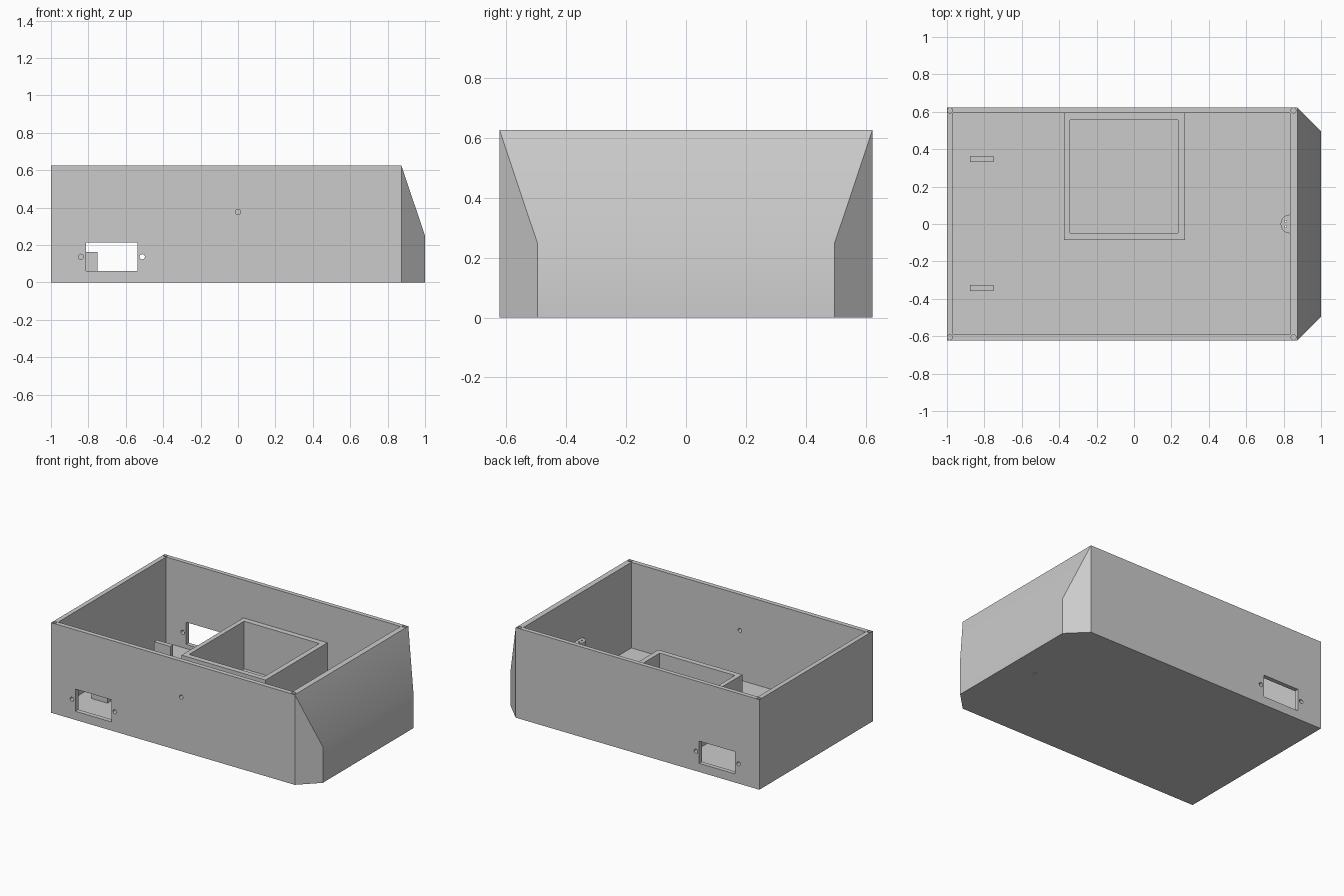
import bpy, bmesh
from math import pi, radians
from mathutils import Matrix, Vector

cube = bpy.data.objects.get("Cube")
if cube:
    bpy.data.objects.remove(cube, do_unlink=True)

grey = bpy.data.materials.new("plain grey")
grey.use_nodes = True
grey.diffuse_color = (0.6, 0.6, 0.6, 1)
grey.node_tree.nodes["Principled BSDF"].inputs["Base Color"].default_value = (0.6, 0.6, 0.6, 1)


def finish(name, bm):
    bmesh.ops.recalc_face_normals(bm, faces=bm.faces)
    mesh = bpy.data.meshes.new(name)
    bm.to_mesh(mesh)
    bm.free()
    mesh.materials.append(grey)
    ob = bpy.data.objects.new(name, mesh)
    bpy.context.collection.objects.link(ob)
    return ob


def box(name, low, high):
    low, high = Vector(low), Vector(high)
    bm = bmesh.new()
    bmesh.ops.create_cube(bm, size=1, matrix=Matrix.Translation((low + high) / 2)
                          @ Matrix.Diagonal((*(high - low), 1)))
    return finish(name, bm)


def rod(name, centre, radius, length, along_y=False):
    bm = bmesh.new()
    turn = Matrix.Rotation(pi / 2, 4, 'X') if along_y else Matrix()
    bmesh.ops.create_cone(bm, cap_ends=True, segments=24, radius1=radius, radius2=radius,
                          depth=length, matrix=Matrix.Translation(centre) @ turn)
    return finish(name, bm)


def select(ob):
    bpy.ops.object.select_all(action='DESELECT')
    ob.select_set(True)
    bpy.context.view_layer.objects.active = ob


def cut(ob, cutter):
    mod = ob.modifiers.new("cut", 'BOOLEAN')
    mod.operation, mod.solver, mod.object = 'DIFFERENCE', 'EXACT', cutter
    select(ob)
    bpy.ops.object.modifier_apply(modifier=mod.name)
    bpy.data.objects.remove(cutter, do_unlink=True)


def smooth(ob):
    select(ob)
    bpy.ops.object.shade_smooth_by_angle(angle=radians(30))


# Outer case with a sloping, chamfered nose
W, H, N = 0.623, 0.626, 0.873
bm = bmesh.new()
for s in (-1, 1):
    for point in ((-1, W, 0), (-1, W, H), (N, W, 0), (N, W, H), (1, 0.497, 0), (1, 0.497, 0.25)):
        bm.verts.new((point[0], s * point[1], point[2]))
bmesh.ops.convex_hull(bm, input=bm.verts)
bmesh.ops.dissolve_limit(bm, angle_limit=0.01, verts=bm.verts, edges=bm.edges)
case = finish("case", bm)
cut(case, box("cavity", (-0.968, -0.591, 0.031), (0.834, 0.593, 1)))

# Side windows with their screw holes, through both long walls
cut(case, box("window_cutter", (-0.813, -1, 0.06), (-0.538, 1, 0.214)))
for x in (-0.84, -0.512):
    cut(case, rod("screw_cutter", (x, 0, 0.137), 0.014, 2, True))
cut(case, rod("front_hole_cutter", (0, -W, 0.376), 0.014, 0.2, True))

# Blind screw holes in the rim corners
for x in (-0.984, 0.853):
    for y in (-0.606, 0.607):
        cut(case, rod("rim_cutter", (x, y, H), 0.0135, 0.12))

# Sensor post against the nose wall, with two wire holes
post = rod("sensor_post", (0.834, 0, 0.165), 0.05, 0.29)
cut(post, box("post_trim", (0.838, -1, -1), (2, 1, 1)))
for y in (-0.014, 0.014):
    for ob in (post, case):
        cut(ob, rod("wire_cutter", (0.81, y, 0.2), 0.006, 0.8))

# Open compartment on the back wall
bay = box("compartment", (-0.374, -0.085, 0.025), (0.272, 0.596, 0.362))
cut(bay, box("compartment_cutter", (-0.342, -0.048, -1), (0.236, 0.555, 1)))

# Support tabs on the floor
for name, y in (("front_tab", -0.342), ("back_tab", 0.347)):
    box(name, (-0.876, y - 0.016, 0.025), (-0.752, y + 0.016, 0.162))

smooth(case)
smooth(post)
